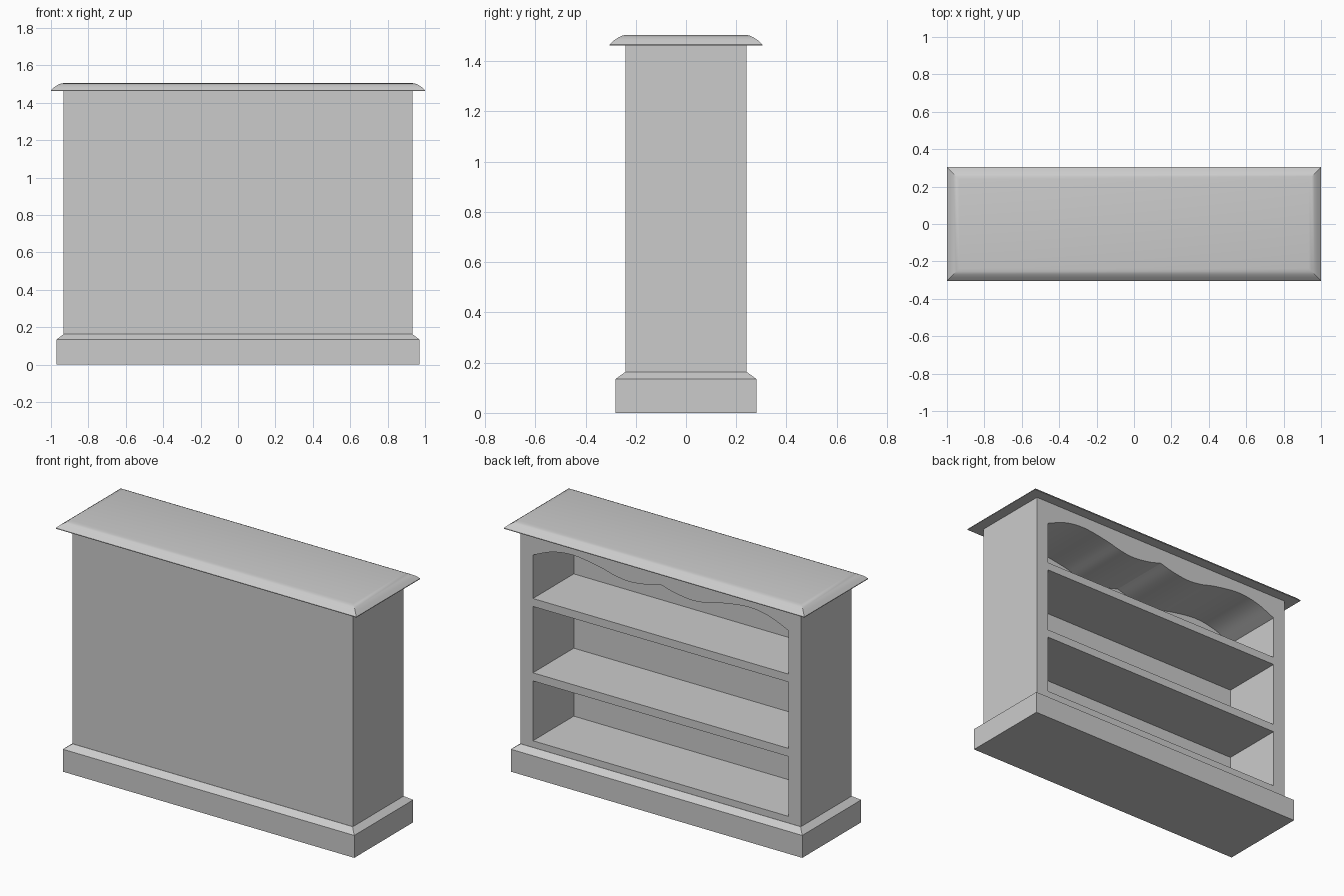
import bpy
import bmesh
import math
from mathutils import Vector

cube = bpy.data.objects.get("Cube")
if cube:
    bpy.data.objects.remove(cube, do_unlink=True)

grey = bpy.data.materials.new("plain_grey")
grey.use_nodes = True
grey.diffuse_color = (0.6, 0.6, 0.6, 1)
grey.node_tree.nodes["Principled BSDF"].inputs["Base Color"].default_value = (0.6, 0.6, 0.6, 1)


def make_object(name, bm):
    bmesh.ops.recalc_face_normals(bm, faces=bm.faces)
    mesh = bpy.data.meshes.new(name)
    bm.to_mesh(mesh)
    bm.free()
    mesh.materials.append(grey)
    obj = bpy.data.objects.new(name, mesh)
    bpy.context.collection.objects.link(obj)
    return obj


def loft(name, rings):
    """Closed solid through stacked rings of matching points."""
    bm = bmesh.new()
    loops = [[bm.verts.new(p) for p in ring] for ring in rings]
    for low, high in zip(loops, loops[1:]):
        for i in range(len(low)):
            j = (i + 1) % len(low)
            bm.faces.new((low[i], low[j], high[j], high[i]))
    bm.faces.new(loops[0])
    bm.faces.new(loops[-1])
    return make_object(name, bm)


def moulding(name, half_x, half_y, profile):
    """Rectangular block whose edge follows (inset, height) pairs."""
    return loft(name, [[(sx * (half_x - d), sy * (half_y - d), z)
                        for sx, sy in ((-1, -1), (1, -1), (1, 1), (-1, 1))]
                       for d, z in profile])


def smooth(points, steps=5):
    """Catmull-Rom curve through the points."""
    pts = [Vector(p) for p in points]
    pts = [2 * pts[0] - pts[1]] + pts + [2 * pts[-1] - pts[-2]]
    curve = []
    for a, b, c, d in zip(pts, pts[1:], pts[2:], pts[3:]):
        for k in range(steps):
            t = k / steps
            curve.append(0.5 * (2 * b + (c - a) * t + (2 * a - 5 * b + 4 * c - d) * t ** 2
                                + (3 * b - a - 3 * c + d) * t ** 3))
    return curve + [pts[-2]]


def shade(obj, angle):
    bpy.ops.object.select_all(action='DESELECT')
    obj.select_set(True)
    bpy.context.view_layer.objects.active = obj
    bpy.ops.object.shade_smooth_by_angle(angle=math.radians(angle))


# Base with a chamfered upper edge
moulding("plinth", 0.97, 0.28, [(0, 0), (0, 0.135), (0.038, 0.163)])

# Rounded top board with a thin lip
top = moulding("top_board", 1.0, 0.304, [(0, 1.463), (0, 1.467), (0.018, 1.484),
                                         (0.035, 1.495), (0.05, 1.502), (0.066, 1.505)])
shade(top, 30)

# Solid body, hollowed from the open side
body = moulding("cabinet_body", 0.933, 0.241, [(0, 0.15), (0, 1.464)])

# Scalloped upper outline of the highest bay, mirrored about the centre
half = smooth([(0, 1.37), (0.09, 1.346), (0.2, 1.332), (0.3, 1.341), (0.41, 1.368),
               (0.58, 1.391), (0.72, 1.373), (0.85, 1.321)])
scallop = [(p.x, p.y) for p in reversed(half)] + [(-p.x, p.y) for p in half[1:]]

WIDTH, INNER, OUTER = 0.85, -0.147, 0.4
bays = [[(WIDTH, z1), (-WIDTH, z1), (-WIDTH, z0), (WIDTH, z0)]
        for z0, z1 in ((0.203, 0.563), (0.612, 1.011))]
bays.append(scallop + [(-WIDTH, 1.059), (WIDTH, 1.059)])

# Cut the three shelf bays
for outline in bays:
    cutter = loft("bay_cutter", [[(x, y, z) for x, z in outline] for y in (INNER, OUTER)])
    cutter.hide_render = True
    cut = body.modifiers.new("bay", 'BOOLEAN')
    cut.operation = 'DIFFERENCE'
    cut.solver = 'EXACT'
    cut.object = cutter
    bpy.context.view_layer.objects.active = body
    bpy.ops.object.modifier_apply(modifier=cut.name)
    bpy.data.objects.remove(cutter, do_unlink=True)
shade(body, 20)
